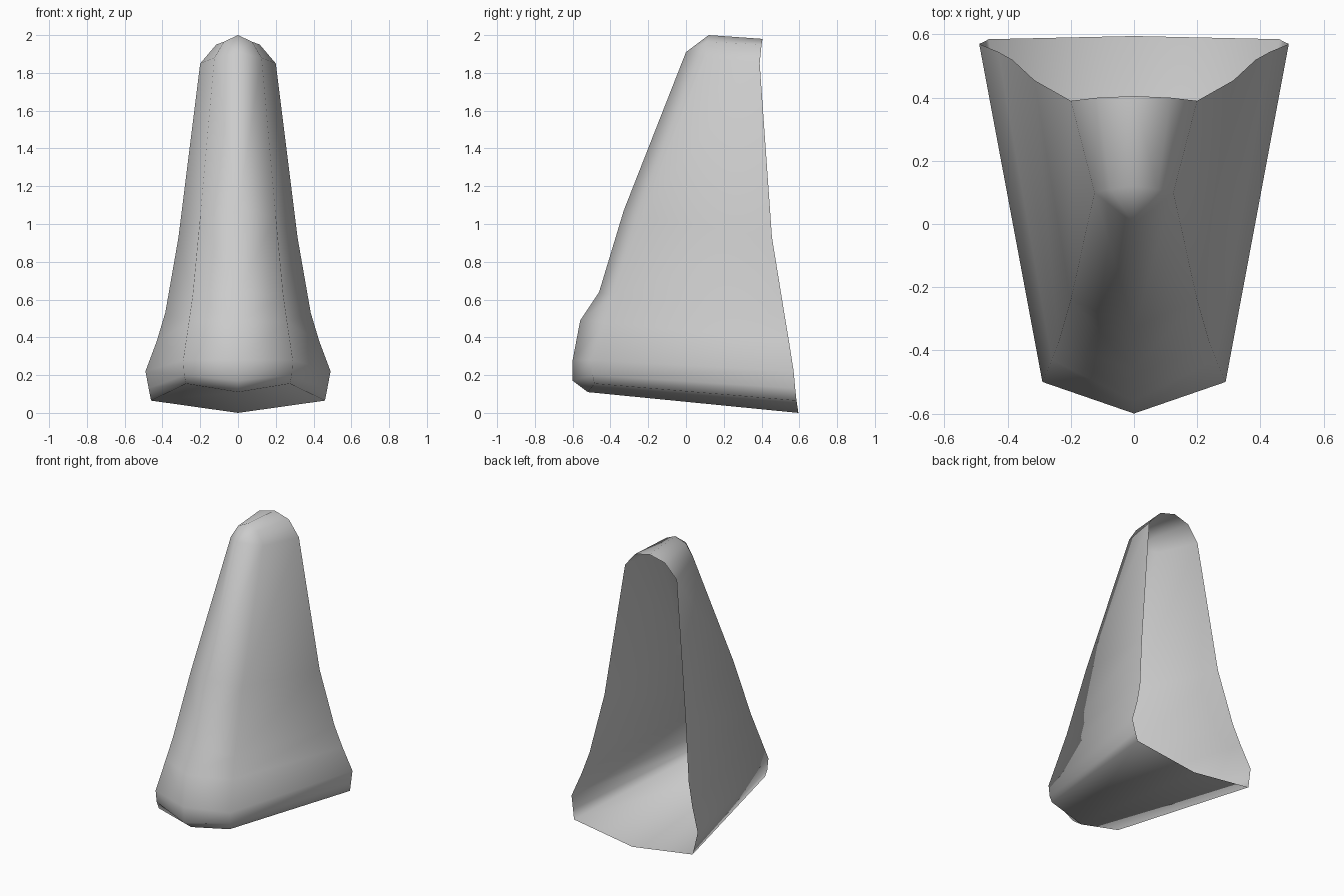
import bpy

if "Cube" in bpy.data.objects:
    bpy.data.objects.remove(bpy.data.objects["Cube"])

# Rows from the underside up: centre front (y, z), corner (x, y, z), rear rim (x, y, z)
ROWS = [
    ((-.52, .11), (.275, -.485, .155), (.46, .585, .065)),
    ((-.60, .17), (.285, -.495, .20), (.473, .578, .13)),
    ((-.60, .28), (.29, -.50, .28), (.49, .57, .22)),
    ((-.56, .49), (.26, -.43, .48), (.43, .545, .38)),
    ((-.46, .64), (.24, -.38, .62), (.385, .52, .53)),
    ((-.33, 1.07), (.20, -.24, 1.04), (.315, .455, .93)),
    ((0, 1.91), (.125, .10, 1.88), (.20, .39, 1.85)),
]

verts, faces = [], []
for (cy, cz), corner, rim in ROWS:
    verts += [(0, cy, cz), corner, rim]

# Front and side walls
for i in range(len(ROWS) - 1):
    a, b = 3 * i, 3 * i + 3
    faces += [(a, a + 1, b + 1, b), (a + 1, a + 2, b + 2, b + 1)]

# Rounded crown, two steps from the wall to the ridge
last, n = len(verts) - 3, len(verts)
verts += [(0, .12, 2.0), (0, .405, 1.98), (.075, .11, 1.965), (.115, .40, 1.95)]
ridge, ridge_rear, step, step_rear = range(n, n + 4)
faces += [(last, last + 1, step, ridge),
          (last + 1, last + 2, step_rear, step),
          (step, step_rear, ridge_rear, ridge)]

# Sloping underside, folded along the middle
verts.append((0, .595, 0))
faces.append((0, len(verts) - 1, 2, 1))

mesh = bpy.data.meshes.new("nose_shell")
mesh.from_pydata(verts, [], faces)
mesh.update()
shell = bpy.data.objects.new("nose_shell", mesh)
bpy.context.collection.objects.link(shell)

# Smooth shell, open at the back, mirrored left to right
for p in mesh.polygons:
    p.use_smooth = True
mirror = shell.modifiers.new("mirror", 'MIRROR')
mirror.use_clip = True
mirror.merge_threshold = 0.001

grey = bpy.data.materials.new("light_grey")
grey.diffuse_color = (.6, .6, .6, 1)
grey.use_nodes = True
grey.node_tree.nodes["Principled BSDF"].inputs["Base Color"].default_value = grey.diffuse_color
mesh.materials.append(grey)
